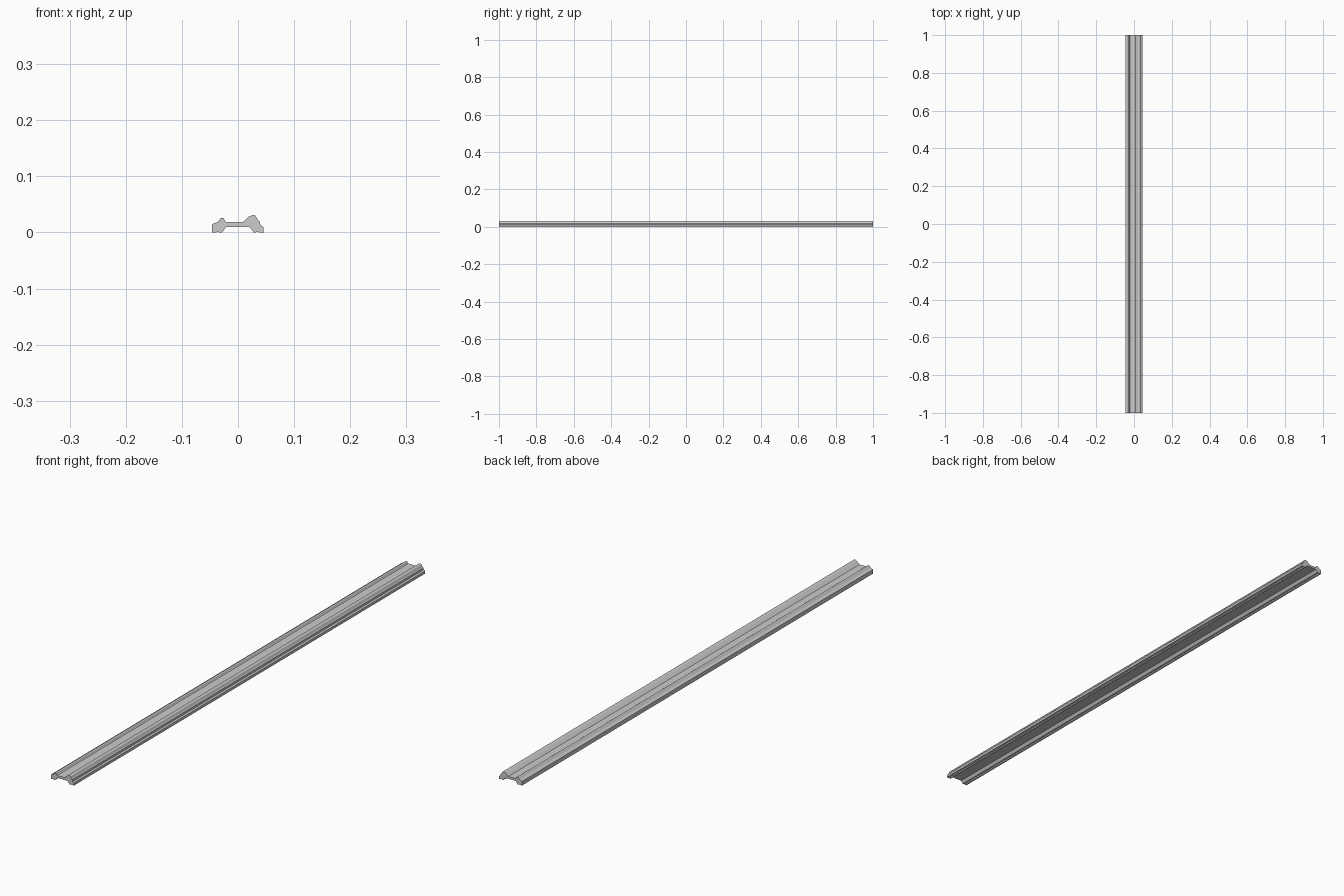
import bpy, bmesh, math

if "Cube" in bpy.data.objects:
    bpy.data.objects.remove(bpy.data.objects["Cube"])

LENGTH = 2.0


def arc(cx, cz, r, start, end, steps=6):
    """Points along a circular arc, angles in degrees."""
    pts = []
    for i in range(steps + 1):
        a = math.radians(start + (end - start) * i / steps)
        pts.append((cx + r * math.cos(a), cz + r * math.sin(a)))
    return pts


def extrude_profile(name, profile, length):
    bm = bmesh.new()
    face = bm.faces.new([bm.verts.new((x, -length / 2, z)) for x, z in profile])
    ext = bmesh.ops.extrude_face_region(bm, geom=[face], use_keep_orig=True)
    verts = [v for v in ext["geom"] if isinstance(v, bmesh.types.BMVert)]
    bmesh.ops.translate(bm, verts=verts, vec=(0, length, 0))
    bmesh.ops.recalc_face_normals(bm, faces=bm.faces)
    mesh = bpy.data.meshes.new(name)
    bm.to_mesh(mesh)
    bm.free()
    obj = bpy.data.objects.new(name, mesh)
    bpy.context.collection.objects.link(obj)
    return obj


# Outer left edge and small bead
profile = [(-0.046, 0.0), (-0.046, 0.015), (-0.038, 0.018), (-0.034, 0.021)]
profile += arc(-0.0285, 0.0215, 0.0045, 140, 30)
profile += [(-0.0235, 0.0205), (-0.021, 0.0185)]
# Flat central band
profile += [(0.008, 0.0185), (0.013, 0.022), (0.019, 0.028)]
# Large rounded bead
profile += arc(0.027, 0.0245, 0.0065, 110, 10)
# Stepped outer right edge
profile += [(0.036, 0.021), (0.039, 0.019), (0.040, 0.0125)]
profile += [(0.0435, 0.011), (0.0455, 0.009), (0.046, 0.0)]
# Feet and hollow underside
profile += [(0.038, 0.0), (0.035, 0.002), (0.032, 0.0), (0.028, 0.0), (0.025, 0.004), (0.020, 0.010)]
profile += [(-0.021, 0.010), (-0.026, 0.003), (-0.029, 0.0), (-0.033, 0.0), (-0.036, 0.002), (-0.039, 0.0)]

moulding = extrude_profile("moulding_strip", profile, LENGTH)

# Smooth beads, sharp steps
bpy.context.view_layer.objects.active = moulding
moulding.select_set(True)
bpy.ops.object.shade_smooth_by_angle(angle=math.radians(25))
